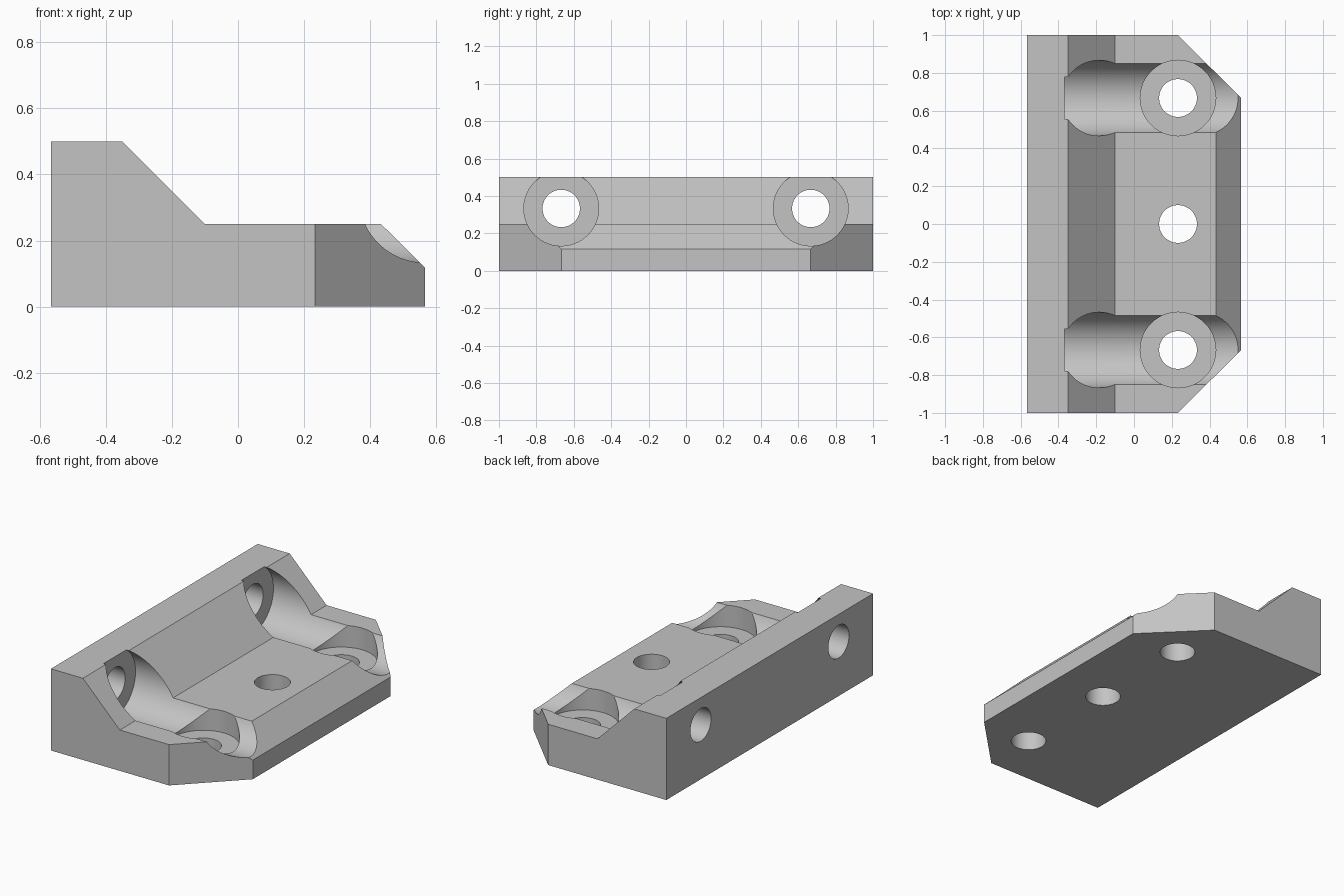
import bpy
import bmesh
import math
from mathutils import Matrix, Vector

if "Cube" in bpy.data.objects:
    bpy.data.objects.remove(bpy.data.objects["Cube"])

grey = bpy.data.materials.new("light grey")
grey.diffuse_color = (0.55, 0.55, 0.55, 1)
grey.use_nodes = True
grey.node_tree.nodes["Principled BSDF"].inputs["Base Color"].default_value = grey.diffuse_color


def add_object(name, bm):
    bmesh.ops.recalc_face_normals(bm, faces=bm.faces)
    mesh = bpy.data.meshes.new(name)
    bm.to_mesh(mesh)
    bm.free()
    mesh.materials.append(grey)
    obj = bpy.data.objects.new(name, mesh)
    bpy.context.collection.objects.link(obj)
    return obj


def prism(name, points, direction):
    """Extrude a closed outline along a direction."""
    bm = bmesh.new()
    face = bm.faces.new([bm.verts.new(p) for p in points])
    new = bmesh.ops.extrude_face_region(bm, geom=[face])["geom"]
    verts = [v for v in new if isinstance(v, bmesh.types.BMVert)]
    bmesh.ops.translate(bm, verts=verts, vec=direction)
    return add_object(name, bm)


def rod(name, start, end, radius):
    """Cylinder between two points."""
    start, end = Vector(start), Vector(end)
    axis = end - start
    turn = axis.to_track_quat("Z", "Y").to_matrix().to_4x4()
    bm = bmesh.new()
    bmesh.ops.create_cone(bm, cap_ends=True, segments=96, radius1=radius,
                          radius2=radius, depth=axis.length,
                          matrix=Matrix.Translation((start + end) / 2) @ turn)
    return add_object(name, bm)


def cut(body, cutter):
    mod = body.modifiers.new("cut", "BOOLEAN")
    mod.operation, mod.solver, mod.object = "DIFFERENCE", "EXACT", cutter
    bpy.context.view_layer.objects.active = body
    bpy.ops.object.modifier_apply(modifier=mod.name)
    bpy.data.objects.remove(cutter, do_unlink=True)


# bracket body: stepped profile with a sloped back and front chamfer
profile = [(-0.567, 0), (-0.567, 0.5), (-0.35, 0.5), (-0.1, 0.25),
           (0.433, 0.25), (0.567, 0.117), (0.567, 0)]
body = prism("mounting_bracket", [(x, -1, z) for x, z in profile], (0, 2, 0))

hole_x, bore_z = 0.233, 0.333
for s in (-1, 1):
    y = s * 0.667
    # chamfered plan corner
    cut(body, prism("corner_cutter", [(0.133, s * 1.1, -0.1), (0.667, s * 0.567, -0.1),
                                      (0.667, s * 1.1, -0.1)], (0, 0, 0.8)))
    # horizontal trough and through hole
    cut(body, rod("trough_cutter", (-0.367, y, bore_z), (0.8, y, bore_z), 0.2))
    cut(body, rod("wall_hole_cutter", (-0.8, y, bore_z), (0, y, bore_z), 0.1))
    # vertical counterbore and screw hole
    cut(body, rod("counterbore_cutter", (hole_x, y, 0.117), (hole_x, y, 0.8), 0.2))
    cut(body, rod("screw_hole_cutter", (hole_x, y, -0.2), (hole_x, y, 0.5), 0.1))

# plain centre hole
cut(body, rod("centre_hole_cutter", (hole_x, 0, -0.2), (hole_x, 0, 0.5), 0.1))

bpy.ops.object.select_all(action="DESELECT")
body.select_set(True)
bpy.context.view_layer.objects.active = body
bpy.ops.object.shade_smooth_by_angle(angle=math.radians(25))
